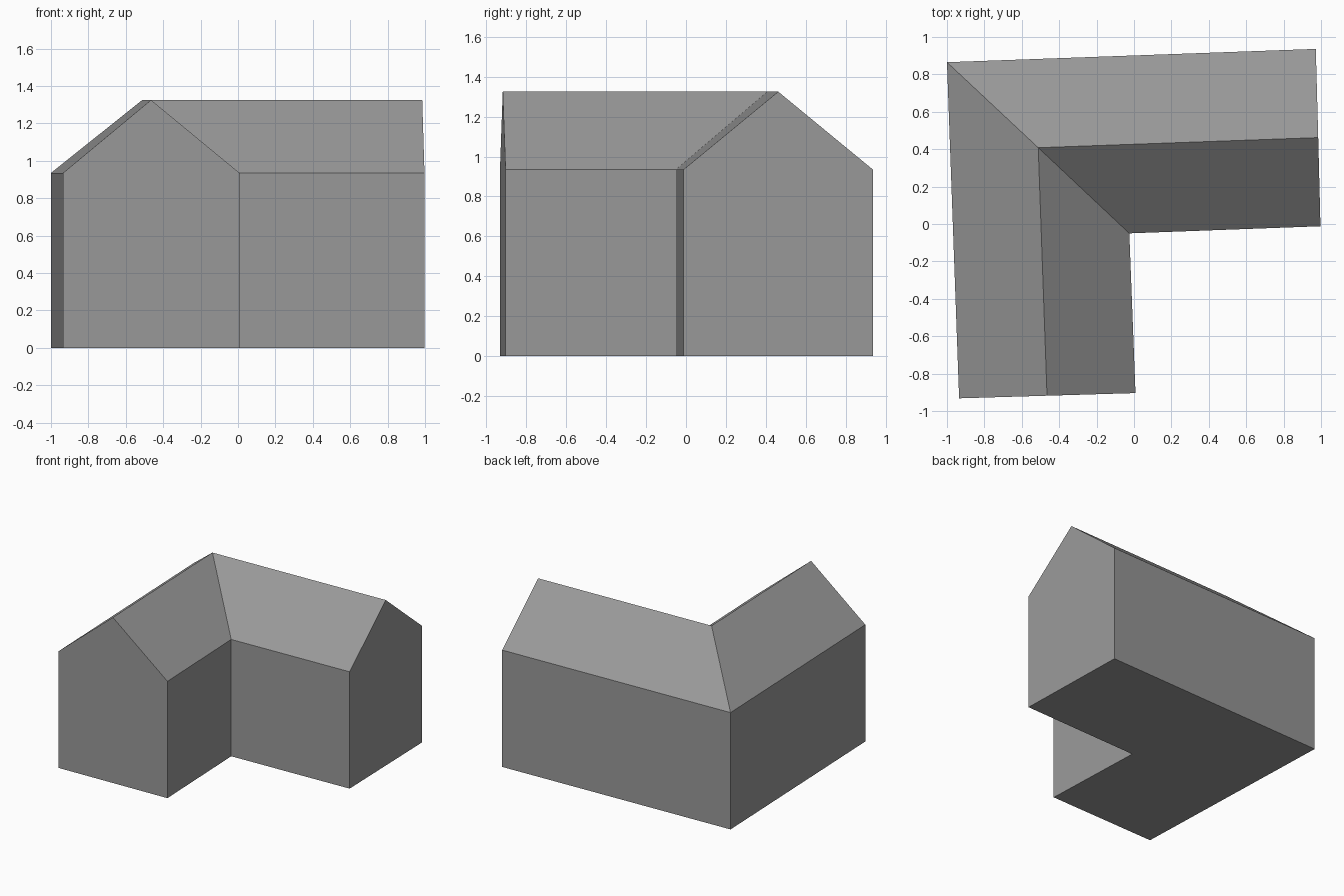
import bpy
import bmesh
from mathutils import Vector

cube = bpy.data.objects.get("Cube")
if cube:
    bpy.data.objects.remove(cube, do_unlink=True)

EAVE, RIDGE = 0.935, 1.325

# Plan of the L-shaped house: outer wall, ridge and inner wall at each station
stations = [
    ((-0.935, -0.932), (-0.465, -0.918), (0.008, -0.904)),   # front gable
    ((-1.0, 0.865), (-0.512, 0.408), (-0.025, -0.05)),       # mitred corner
    ((0.972, 0.936), (0.985, 0.462), (0.997, -0.012)),       # side gable
]


def material(name, value):
    mat = bpy.data.materials.new(name)
    mat.use_nodes = True
    colour = (value, value, value, 1)
    mat.diffuse_color = colour
    mat.node_tree.nodes["Principled BSDF"].inputs["Base Color"].default_value = colour
    return mat


def gable_section(bm, outer, ridge, inner):
    """House-shaped ring of vertices across one station."""
    ring = [(outer, 0), (outer, EAVE), (ridge, RIDGE), (inner, EAVE), (inner, 0)]
    return [bm.verts.new(Vector((*p, z))) for p, z in ring]


# Sweep the gable section along the plan and cap both ends
bm = bmesh.new()
rings = [gable_section(bm, *s) for s in stations]
for a, b in zip(rings, rings[1:]):
    for i in range(len(a)):
        j = (i + 1) % len(a)
        bm.faces.new((a[i], a[j], b[j], b[i]))
bm.faces.new(rings[0])
bm.faces.new(rings[-1])
bmesh.ops.recalc_face_normals(bm, faces=bm.faces)

mesh = bpy.data.meshes.new("house_body")
bm.to_mesh(mesh)
bm.free()
mesh.materials.append(material("plain_grey", 0.32))
house = bpy.data.objects.new("house_body", mesh)
bpy.context.collection.objects.link(house)
